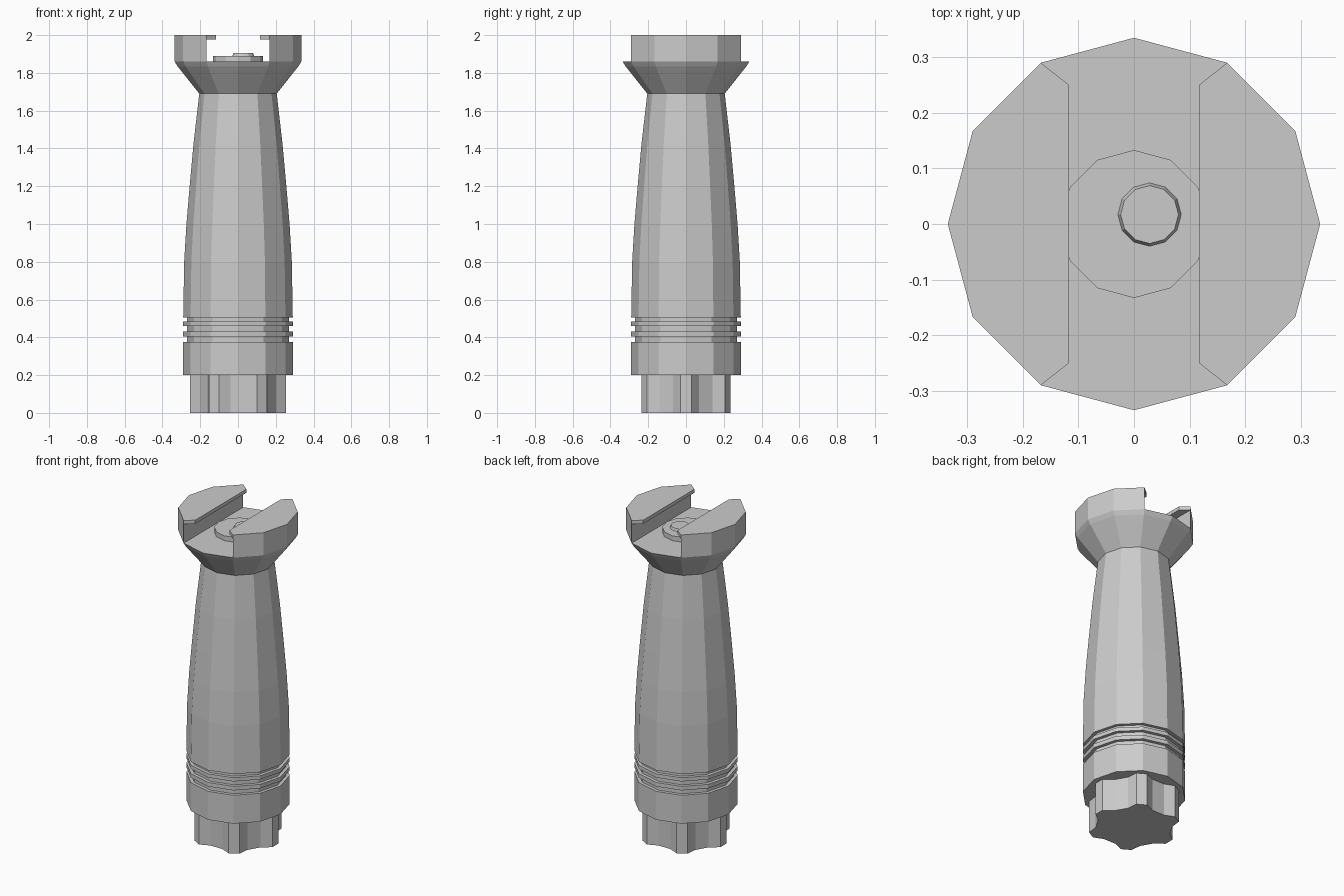
import bpy
import bmesh
from math import cos, sin, radians, tau

cube = bpy.data.objects.get("Cube")
if cube:
    bpy.data.objects.remove(cube, do_unlink=True)

grey = bpy.data.materials.new("matte grey")
grey.use_nodes = True
GREY = (0.6, 0.6, 0.6, 1)
grey.diffuse_color = GREY
grey.node_tree.nodes["Principled BSDF"].inputs["Base Color"].default_value = GREY


def finish(name, bm):
    bmesh.ops.recalc_face_normals(bm, faces=bm.faces)
    mesh = bpy.data.meshes.new(name)
    bm.to_mesh(mesh)
    bm.free()
    mesh.materials.append(grey)
    obj = bpy.data.objects.new(name, mesh)
    bpy.context.collection.objects.link(obj)
    return obj


def lathe(name, profile, sides=12, centre=(0, 0)):
    """Stack of polygon rings, (radius, height), capped at both ends."""
    bm = bmesh.new()
    rings = [[bm.verts.new((centre[0] + r * cos(tau * i / sides),
                            centre[1] + r * sin(tau * i / sides), z))
              for i in range(sides)] for r, z in profile]
    for low, high in zip(rings, rings[1:]):
        for i in range(sides):
            j = (i + 1) % sides
            bm.faces.new((low[i], low[j], high[j], high[i]))
    bm.faces.new(rings[0][::-1])
    bm.faces.new(rings[-1])
    return finish(name, bm)


def prism(name, outline, z0, z1):
    bm = bmesh.new()
    base = bm.faces.new([bm.verts.new((x, y, z0)) for x, y in outline])
    top = bmesh.ops.extrude_face_region(bm, geom=[base], use_keep_orig=True)["geom"]
    bmesh.ops.translate(bm, vec=(0, 0, z1 - z0),
                        verts=[v for v in top if isinstance(v, bmesh.types.BMVert)])
    return finish(name, bm)


# Fluted end cap: six flat lobes with shallow valleys between them
cap = []
for k in range(6):
    for radius, angle in ((0.257, -6.7), (0.257, 6.7), (0.214, 19), (0.214, 41)):
        a = radians(60 * k + angle)
        cap.append((radius * cos(a), radius * sin(a)))
prism("end_cap", cap, 0, 0.2)

# Handle with grooved rings and a gentle taper
R, G = 0.29, 0.27
handle = [(R, 0.2)]
for low, high in ((0.375, 0.405), (0.43, 0.46), (0.483, 0.505)):
    handle += [(R, low), (G, low), (G, high), (R, high)]
handle += [(0.285, 0.8), (0.273, 1.0), (0.256, 1.2), (0.235, 1.43), (0.205, 1.69)]
lathe("handle", handle)

# Flared collar and locking disc
lathe("collar", [(0.205, 1.69), (0.32, 1.835), (0.335, 1.86)])
lathe("locking_disc", [(0.133, 1.86), (0.133, 1.89)])
lathe("button", [(0.057, 1.89), (0.052, 1.905)], centre=(0.028, 0.017))

# Cross-pin hole cutter
bm = bmesh.new()
bmesh.ops.create_cone(bm, cap_ends=True, segments=16, radius1=0.037, radius2=0.037, depth=1)
for v in bm.verts:
    x, y, z = v.co
    v.co = (z, 0.112 + y, 1.935 + x)
cutter = finish("pin_hole_cutter", bm)
cutter.hide_render = True
cutter.hide_viewport = True
cutter.display_type = 'WIRE'

# Rail jaws with thin inward lips
for side, label in ((1, "left"), (-1, "right")):
    arc = [(side * 0.335 * cos(radians(a)), 0.335 * sin(radians(a)))
           for a in range(-60, 61, 30)]
    jaw = prism(label + "_jaw", arc, 1.86, 2)
    hole = jaw.modifiers.new("pin_hole", 'BOOLEAN')
    hole.operation = 'DIFFERENCE'
    hole.solver = 'EXACT'
    hole.object = cutter
    lip = [arc[0], arc[-1], (side * 0.117, 0.25), (side * 0.117, -0.25)]
    prism(label + "_lip", lip, 1.978, 2)
